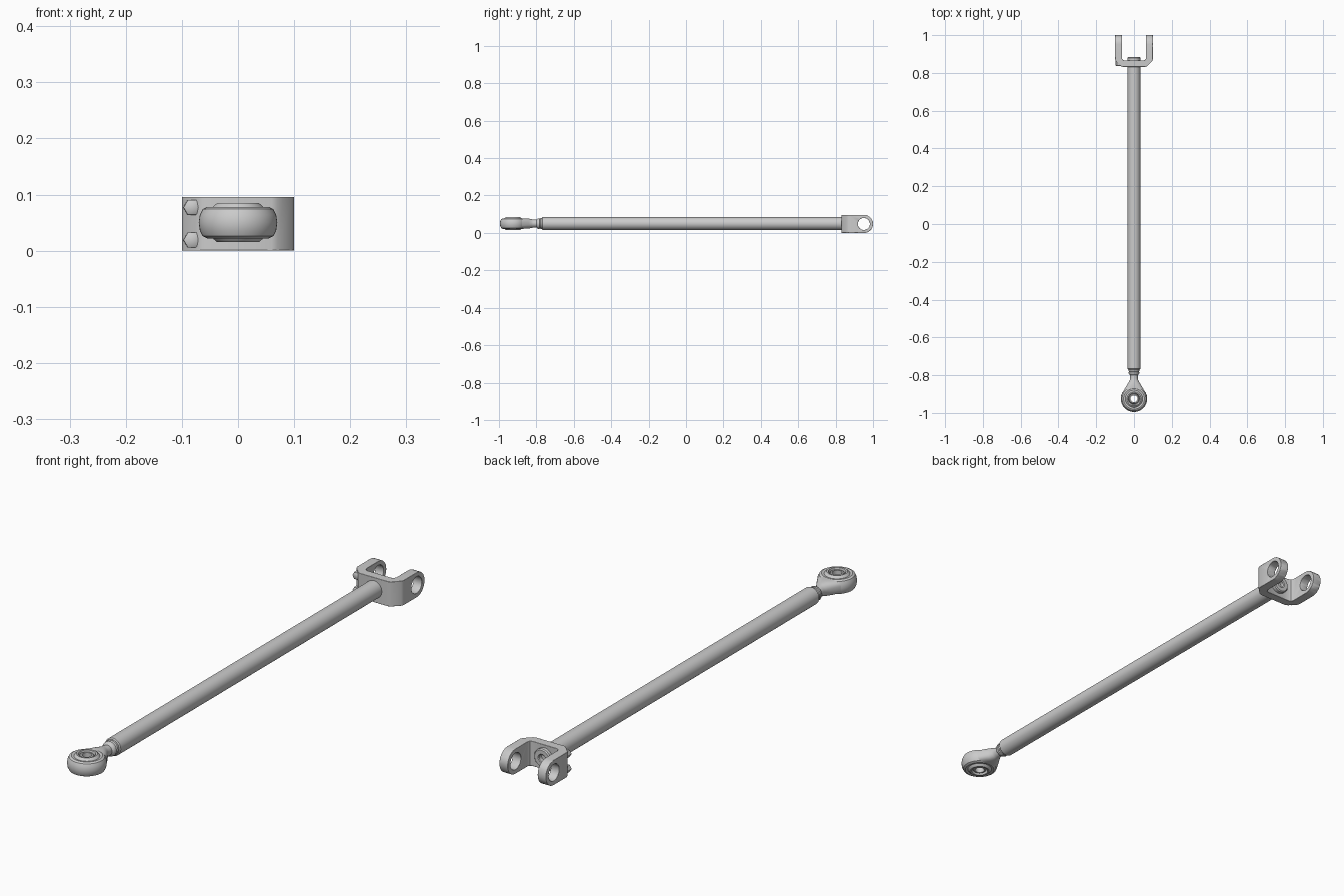
import bpy, bmesh, math
from mathutils import Vector, Matrix

if "Cube" in bpy.data.objects:
    bpy.data.objects.remove(bpy.data.objects["Cube"])

ZC = 0.05          # height of the rod axis
EYE_Y = -0.925     # centre of the rod-end eye


def finish(name, bm, angle=35):
    bmesh.ops.remove_doubles(bm, verts=bm.verts, dist=1e-6)
    bmesh.ops.recalc_face_normals(bm, faces=bm.faces)
    me = bpy.data.meshes.new(name)
    bm.to_mesh(me)
    bm.free()
    ob = bpy.data.objects.new(name, me)
    bpy.context.collection.objects.link(ob)
    bpy.ops.object.select_all(action='DESELECT')
    ob.select_set(True)
    bpy.context.view_layer.objects.active = ob
    bpy.ops.object.shade_smooth_by_angle(angle=math.radians(angle))
    return ob


def skin(bm, rings, closed=False):
    n = len(rings[0])
    pairs = list(zip(rings, rings[1:] + rings[:1])) if closed else list(zip(rings, rings[1:]))
    for a, b in pairs:
        for i in range(n):
            bm.faces.new((a[i], a[(i + 1) % n], b[(i + 1) % n], b[i]))
    if not closed:
        bm.faces.new(rings[0])
        bm.faces.new(rings[-1])


def lathe(name, profile, centre, axis='Z', n=40, closed=True):
    """Spin (radius, height) points around an axis."""
    bm = bmesh.new()
    rot = Matrix.Rotation(-math.pi / 2, 4, 'X') if axis == 'Y' else Matrix.Identity(4)
    rings = []
    for r, h in profile:
        rings.append([bm.verts.new(rot @ Vector((r * math.cos(t), r * math.sin(t), h)) + Vector(centre))
                      for t in (2 * math.pi * i / n for i in range(n))])
    skin(bm, rings, closed)
    return finish(name, bm)


def prism(name, pts, lo, hi, axis):
    """Extrude a 2D outline: (x, y) along Z or (y, z) along X."""
    bm = bmesh.new()
    place = (lambda p, d: (p[0], p[1], d)) if axis == 'Z' else (lambda p, d: (d, p[0], p[1]))
    skin(bm, [[bm.verts.new(place(p, d)) for p in pts] for d in (lo, hi)])
    return finish(name, bm)


def boolean(ob, cutter, op):
    m = ob.modifiers.new(op.lower(), 'BOOLEAN')
    m.operation, m.object, m.solver = op, cutter, 'EXACT'
    bpy.context.view_layer.objects.active = ob
    bpy.ops.object.modifier_apply(modifier=m.name)
    bpy.data.objects.remove(cutter)


def arc(cy, cz, r, a0, a1, n):
    return [(cy + r * math.cos(a0 + (a1 - a0) * i / n), cz + r * math.sin(a0 + (a1 - a0) * i / n))
            for i in range(n + 1)]


# main tube with softened ends
lathe("tube", [(0.030, -0.77), (0.034, -0.766), (0.034, 0.84), (0.030, 0.845)],
      (0, 0, ZC), 'Y', closed=False)

# stepped collar where the rod end screws into the tube
lathe("lock_collar", [(0.020, -0.80), (0.025, -0.796), (0.028, -0.790), (0.028, -0.784),
                      (0.025, -0.781), (0.029, -0.777), (0.029, -0.765)],
      (0, 0, ZC), 'Y', closed=False)

# barrel-shaped eye
outer = [(0.044, 0.026), (0.055, 0.028), (0.063, 0.024), (0.068, 0.014), (0.070, 0.0)]
lathe("rod_eye", outer + [(r, -h) for r, h in outer[-2::-1]], (0, EYE_Y, ZC), n=48)

# bearing race standing proud of the eye
race = [(0.028, 0.024), (0.031, 0.034), (0.037, 0.035), (0.043, 0.030), (0.046, 0.026)]
lathe("bearing_race", race + [(r, -h) for r, h in race[::-1]], (0, EYE_Y, ZC), n=48)

# pierced ball inside the race
ball = [(0.018, 0.030), (0.024, 0.030), (0.028, 0.023), (0.030, 0.0)]
lathe("bearing_ball", ball + [(r, -h) for r, h in ball[-2::-1]], (0, EYE_Y, ZC), n=40)

# shank tapering from the eye to the collar: (y, half width, half height, squareness)
bm = bmesh.new()
rings = []
for y, w, h, e in [(-0.876, 0.0515, 0.0275, 3.0), (-0.858, 0.041, 0.0275, 2.8), (-0.840, 0.030, 0.0265, 2.4),
                   (-0.826, 0.0225, 0.0235, 2.0), (-0.815, 0.020, 0.021, 2.0), (-0.790, 0.020, 0.020, 2.0)]:
    ring = []
    for i in range(32):
        c, s = math.cos(math.tau * i / 32), math.sin(math.tau * i / 32)
        ring.append(bm.verts.new((w * math.copysign(abs(c) ** (2 / e), c), y,
                                  ZC + h * math.copysign(abs(s) ** (2 / e), s))))
    rings.append(ring)
skin(bm, rings)
finish("rod_shank", bm)

# fork: U outline, rounded arm tips and pin holes
top = 0.096
mid = top / 2
half = [(0.060, 0.832), (0.070, 0.836), (0.096, 0.862), (0.100, 0.872), (0.100, 1.0),
        (0.064, 1.0), (0.064, 0.878), (0.060, 0.870), (0.052, 0.866)]
fork = prism("fork", half + [(-x, y) for x, y in half[::-1]], 0, top, 'Z')
side = [(0.80, 0.0)] + arc(1 - mid, mid, mid, -math.pi / 2, math.pi / 2, 24) + [(0.80, top)]
boolean(fork, prism("fork_side", side, -0.2, 0.2, 'X'), 'INTERSECT')
boolean(fork, prism("pin_hole", arc(0.951, mid, 0.032, 0, math.tau * 31 / 32, 31), -0.2, 0.2, 'X'), 'DIFFERENCE')
bev = fork.modifiers.new("soft_edges", 'BEVEL')
bev.width, bev.segments, bev.limit_method, bev.angle_limit = 0.003, 2, 'ANGLE', math.radians(50)

# flanged washer holding the tube inside the fork
lathe("fork_washer", [(0.013, 0.862), (0.035, 0.862), (0.035, 0.879), (0.031, 0.883), (0.016, 0.883), (0.013, 0.880)],
      (0, 0, ZC), 'Y')

# two hex bolts on the chamfered fork corner
for i, z in enumerate((0.019, 0.077)):
    lathe(f"corner_bolt_{i + 1}", [(0.010, 0.836), (0.015, 0.839), (0.016, 0.870)],
          (-0.082, 0, z), 'Y', n=6, closed=False)
